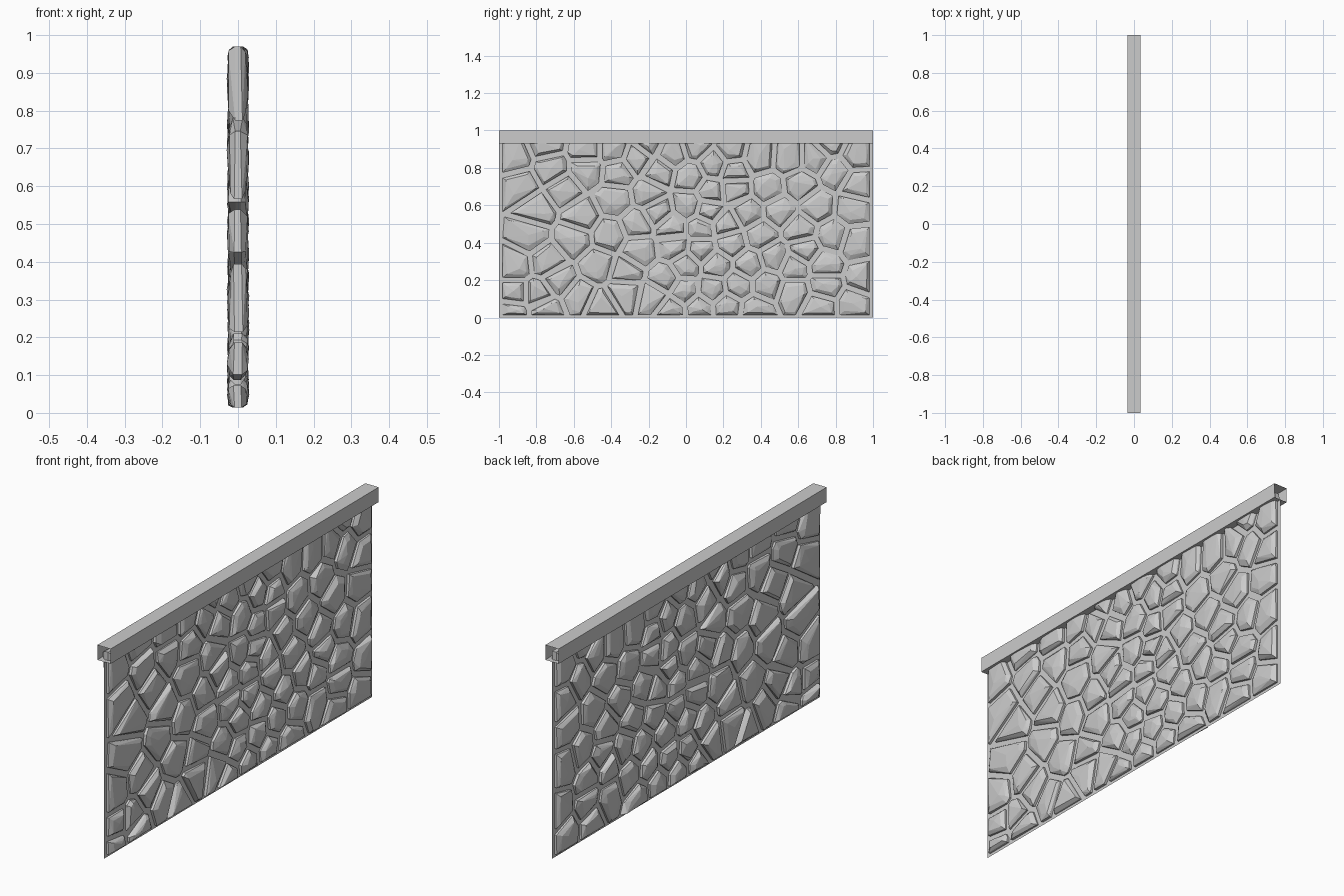
import bpy
import bmesh
import random
from mathutils import Vector

random.seed(7)

default_cube = bpy.data.objects.get("Cube")
if default_cube:
    bpy.data.objects.remove(default_cube, do_unlink=True)

HALF_LENGTH = 1.0
CAP_HALF_WIDTH = 0.035
CAP_BOTTOM = 0.93
HALF_GAP = 0.014

# One grey for the whole wall
grey = bpy.data.materials.new("stone grey")
grey.use_nodes = True
colour = (0.6, 0.6, 0.6, 1)
grey.diffuse_color = colour
bsdf = next(n for n in grey.node_tree.nodes if n.type == "BSDF_PRINCIPLED")
bsdf.inputs["Base Color"].default_value = colour
bsdf.inputs["Roughness"].default_value = 0.9


def make_object(name, bm):
    mesh = bpy.data.meshes.new(name)
    bm.to_mesh(mesh)
    bm.free()
    mesh.materials.append(grey)
    obj = bpy.data.objects.new(name, mesh)
    bpy.context.collection.objects.link(obj)
    return obj


def extrude_along_wall(name, profile, closed):
    """Sweep an (x, z) profile along the wall, leaving its ends open."""
    bm = bmesh.new()
    rings = [[bm.verts.new((x, y, z)) for x, z in profile]
             for y in (-HALF_LENGTH, HALF_LENGTH)]
    count = len(profile)
    for i in range(count if closed else count - 1):
        j = (i + 1) % count
        bm.faces.new((rings[0][i], rings[0][j], rings[1][j], rings[1][i]))
    if closed:
        bmesh.ops.recalc_face_normals(bm, faces=bm.faces[:])
    return make_object(name, bm)


# Mortar sheet and hollow coping with open ends
extrude_along_wall("mortar", [(0, 0), (0, CAP_BOTTOM)], False)
w = CAP_HALF_WIDTH
extrude_along_wall("coping", [(-w, CAP_BOTTOM), (w, CAP_BOTTOM), (w, 1), (-w, 1)], True)

# Centres of the main stones, in hundredths along and up the wall
main_stones = [
    (-92, 86), (-72, 79), (-53, 79), (-26, 85), (2, 75), (15, 82), (39, 86),
    (55, 85), (69, 85), (91, 87), (-88, 70), (-80, 58), (-56, 54), (-38, 63),
    (-20, 66), (26, 68), (44, 69), (61, 71), (80, 78), (92, 71), (89, 58),
    (70, 59), (50, 57), (33, 56), (1, 60), (12, 57), (-84, 44), (-60, 42),
    (-41, 44), (-26, 50), (-8, 48), (8, 48), (24, 40), (40, 44), (61, 47),
    (91, 40), (-92, 28), (-74, 30), (-47, 28), (-25, 36), (-6, 38), (8, 36),
    (0, 28), (16, 28), (34, 28), (47, 32), (58, 27), (74, 28), (-92, 12),
    (-79, 12), (-68, 20), (-57, 11), (-33, 14), (-46, 6), (-17, 11), (-1, 14),
    (14, 15), (28, 17), (43, 18), (58, 13), (74, 17), (95, 21), (90, 7),
    (-93, 4), (-75, 4), (-8, 4), (7, 5), (22, 6), (37, 4), (71, 6),
]
centres = [Vector((y, z)) / 100 for y, z in main_stones]


def spacing(a, b):
    return Vector(((a.x - b.x) / 1.25, a.y - b.y)).length


# Small filler stones, packed closer near the middle
for _ in range(900):
    p = Vector((random.uniform(-0.95, 0.95), random.uniform(0.04, 0.94)))
    needed = 0.085 + 0.03 * abs(p.x - 0.2)
    if all(spacing(p, c) > needed for c in centres):
        centres.append(p)


def clip(polygon, point, normal):
    """Keep the part of a polygon behind a line."""
    result = []
    for a, b in zip(polygon, polygon[1:] + polygon[:1]):
        da, db = (a - point).dot(normal), (b - point).dot(normal)
        if da <= 0:
            result.append(a)
        if da * db < 0:
            result.append(a.lerp(b, da / (da - db)))
    return result


def stone_outline(centre):
    """Cell around a centre, pulled in to leave a mortar joint."""
    left, right, low, high = -0.98, 0.98, 0.014, 0.97
    outline = [Vector(c) for c in ((left, low), (right, low), (right, high), (left, high))]
    for other in centres:
        offset = other - centre
        if 0 < offset.length < 0.8:
            normal = offset.normalized()
            outline = clip(outline, (centre + other) / 2 - normal * HALF_GAP, normal)
    # Drop tiny edges
    return [p for i, p in enumerate(outline) if (p - outline[i - 1]).length > 0.015]


def add_stone(bm, outline):
    """Chipped stone that shows on both sides of the mortar."""
    middle = sum(outline, Vector((0, 0))) / len(outline)
    points = []
    for side in (-1, 1):
        for p in outline:
            points.append((side * random.uniform(0.006, 0.014), p.x, p.y))
            inward = middle - p
            depth = min(random.uniform(0.014, 0.034), inward.length * 0.5)
            q = p + inward.normalized() * depth
            points.append((side * random.uniform(0.019, 0.026), q.x, q.y))
        # Off-centre crown
        crown = middle.lerp(random.choice(outline), random.uniform(0, 0.4))
        points.append((side * random.uniform(0.026, 0.03), crown.x, crown.y))
    verts = [bm.verts.new(p) for p in points]
    hull = bmesh.ops.convex_hull(bm, input=verts)
    loose = {v for v in hull["geom_interior"] + hull["geom_unused"]
             if isinstance(v, bmesh.types.BMVert) and not v.link_faces}
    bmesh.ops.delete(bm, geom=list(loose), context="VERTS")


# Stones
stones = bmesh.new()
for centre in centres:
    outline = stone_outline(centre)
    if len(outline) > 2:
        add_stone(stones, outline)
bmesh.ops.recalc_face_normals(stones, faces=stones.faces[:])
make_object("stones", stones)
